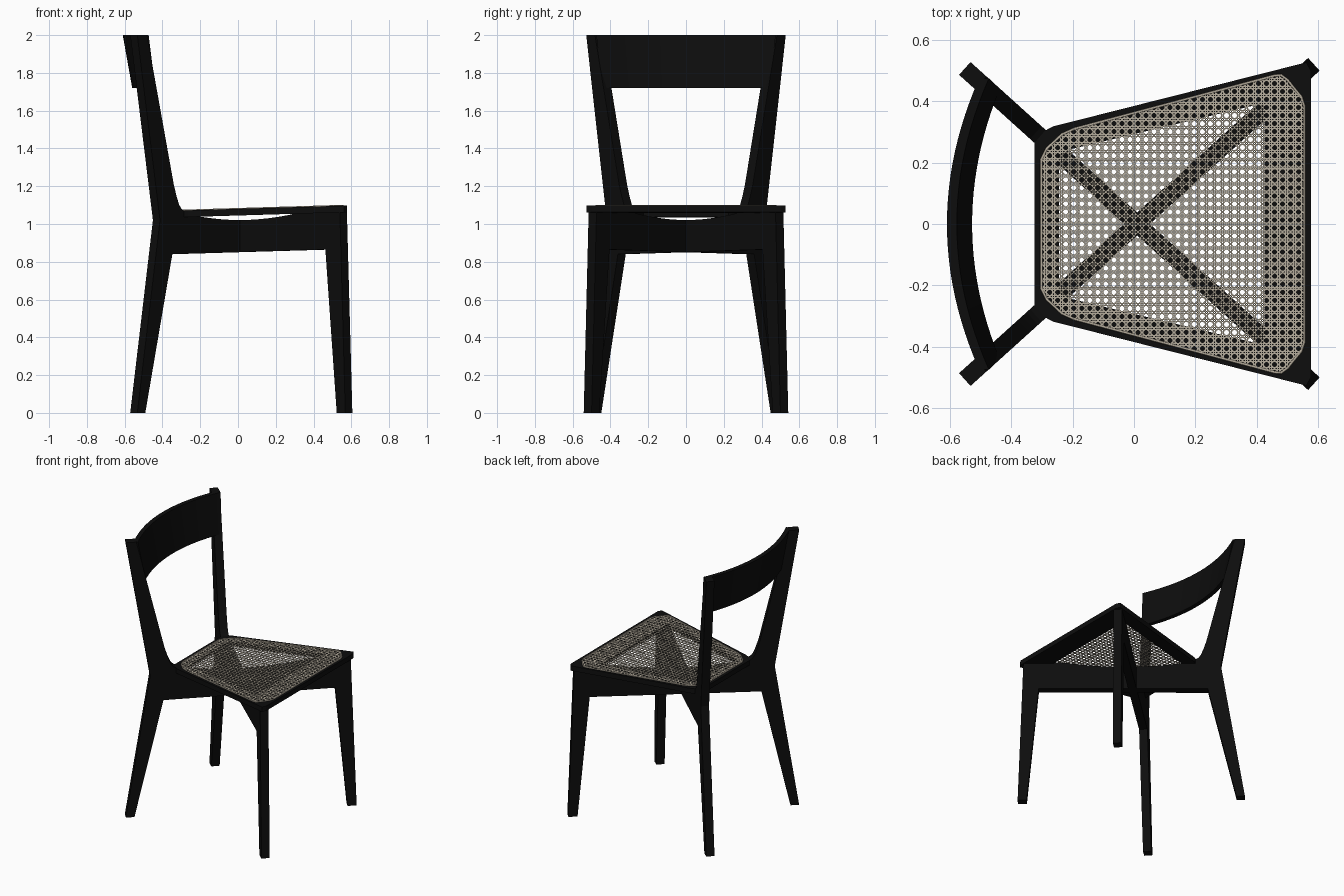
import bpy, bmesh, math
from mathutils import Vector

if "Cube" in bpy.data.objects:
    bpy.data.objects.remove(bpy.data.objects["Cube"])


def material(name, rgb):
    m = bpy.data.materials.new(name)
    m.diffuse_color = (*rgb, 1)
    m.use_nodes = True
    m.node_tree.nodes["Principled BSDF"].inputs["Base Color"].default_value = m.diffuse_color
    return m


BLACK = material("black_wood", (0.004, 0.004, 0.004))
CANE = material("cane", (0.46, 0.41, 0.33))


def add_object(name, bm, mat):
    bmesh.ops.recalc_face_normals(bm, faces=bm.faces)
    me = bpy.data.meshes.new(name)
    bm.to_mesh(me)
    bm.free()
    ob = bpy.data.objects.new(name, me)
    bpy.context.collection.objects.link(ob)
    me.materials.append(mat)
    return ob


def seat_top(x):
    return 1.08 + 0.03 * x


def loft(bm, rings, close_ends):
    """Skin equal-length rings; cap the ends or join last ring to first."""
    vs = [[bm.verts.new(p) for p in r] for r in rings]
    n = len(vs[0])
    pairs = list(zip(vs, vs[1:]))
    if close_ends:
        bm.faces.new(vs[0])
        bm.faces.new(vs[-1])
    else:
        pairs.append((vs[-1], vs[0]))
    for a, b in pairs:
        for i in range(n):
            j = (i + 1) % n
            bm.faces.new((a[i], a[j], b[j], b[i]))


# Diagonal frame: back leg, post, scooped beam and front leg in one profile
scoop = [(t, 1.02 + 0.04 * (t / 0.45) ** 2) for t in [0.45 - 0.075 * i for i in range(12)]]
profile = [(0.777, 0), (0.738, 1.066), (0.5, 1.064)] + scoop + [
    (-0.40, 1.05), (-0.405, 1.068), (-0.425, 1.07), (-0.445, 1.083),
    (-0.46, 1.105), (-0.478, 1.15), (-0.497, 1.21), (-0.62, 1.72), (-0.688, 2.0),
    (-0.757, 2.0), (-0.595, 1.02), (-0.757, 0), (-0.70, 0),
    (-0.507, 0.84), (0.635, 0.865), (0.716, 0)]
CENTRE = 0.01
d = Vector((0.742, -0.670)).normalized()
n = Vector((-d.y, d.x))
for name, side in (("diagonal_frame_a", 1), ("diagonal_frame_b", -1)):
    bm = bmesh.new()
    rings = []
    for h in (-0.028, 0.028):
        rings.append([(CENTRE + d.x * t + n.x * h, side * (d.y * t + n.y * h), z)
                      for t, z in profile])
    loft(bm, rings, True)
    add_object(name, bm, BLACK)

# Curved backrest leaning with the posts
bm = bmesh.new()
rings = []
for i in range(25):
    u = -1 + i / 12
    ring = []
    for z, x0, half in ((2.0, -0.61, 0.475), (2.0, -0.578, 0.475),
                        (1.72, -0.528, 0.44), (1.72, -0.56, 0.44)):
        y = u * half
        ring.append((x0 + y * y / 2.15, y, z))
    rings.append(ring)
loft(bm, rings, True)
backrest = add_object("backrest", bm, BLACK)
bpy.context.view_layer.objects.active = backrest
backrest.select_set(True)
bpy.ops.object.shade_smooth_by_angle(angle=math.radians(30))


def mirrored(half):
    return half + [(x, -y) for x, y in reversed(half)]


# Seat frame: flat tilted trapezoid ring
outer = mirrored([(0.577, 0.50), (0.562, 0.527), (-0.265, 0.318), (-0.325, 0.285)])
inner = mirrored([(0.425, 0.385), (0.41, 0.391), (-0.21, 0.243), (-0.245, 0.225)])
bm = bmesh.new()
loft(bm, [[(x, y, seat_top(x) - drop) for x, y in loop]
          for loop, drop in ((outer, 0.035), (outer, 0), (inner, 0), (inner, 0.035))], False)
add_object("seat_frame", bm, BLACK)

# Woven cane panel: straight strand pairs and diagonals clipped to the panel outline
panel = mirrored([(0.555, 0.385), (0.545, 0.415), (0.50, 0.47), (0.48, 0.485), (0.46, 0.484),
                  (-0.195, 0.31), (-0.235, 0.292), (-0.285, 0.245), (-0.302, 0.21)])


def clip(p, v):
    lo, hi = -9, 9
    for i, a in enumerate(panel):
        a = Vector(a)
        e = Vector(panel[(i + 1) % len(panel)]) - a
        nrm = Vector((-e.y, e.x))
        if nrm.dot(Vector((0.1, 0)) - a) < 0:
            nrm = -nrm
        dist, rate = nrm.dot(p - a), nrm.dot(v)
        if abs(rate) < 1e-9:
            if dist < 0:
                return None
        elif rate > 0:
            lo = max(lo, -dist / rate)
        else:
            hi = min(hi, -dist / rate)
    return (p + v * lo, p + v * hi) if hi - lo > 0.01 else None


def strand(bm, p, v, width, lift):
    v = v.normalized()
    seg = clip(p, v)
    if seg is None:
        return
    side = Vector((-v.y, v.x)) * width / 2
    loft(bm, [[(q.x, q.y, seat_top(q.x) + lift + dz)
               for q, dz in ((e - side, 0), (e + side, 0), (e + side, 0.0015), (e - side, 0.0015))]
              for e in seg], True)


PITCH = 0.0262
bm = bmesh.new()
for k in range(-50, 51):
    for off in (-0.0032, 0.0032):
        c = k * PITCH + off
        strand(bm, Vector((0, c)), Vector((1, 0)), 0.0034, 0.0005)
        strand(bm, Vector((c, 0)), Vector((0, 1)), 0.0034, 0.001)
    c = (k + 0.5) * PITCH
    strand(bm, Vector((c, 0)), Vector((1, 1)), 0.0036, 0.0015)
    strand(bm, Vector((c, 0)), Vector((1, -1)), 0.0036, 0.002)
add_object("cane_weave", bm, CANE)

# Cane edging strip around the panel
cu = bpy.data.curves.new("cane_edging", 'CURVE')
cu.dimensions = '3D'
cu.bevel_depth = 0.0042
cu.bevel_resolution = 1
sp = cu.splines.new('POLY')
sp.points.add(len(panel) - 1)
for pt, (x, y) in zip(sp.points, panel):
    pt.co = (x, y, seat_top(x) + 0.001, 1)
sp.use_cyclic_u = True
cu.materials.append(CANE)
bpy.context.collection.objects.link(bpy.data.objects.new("cane_edging", cu))
